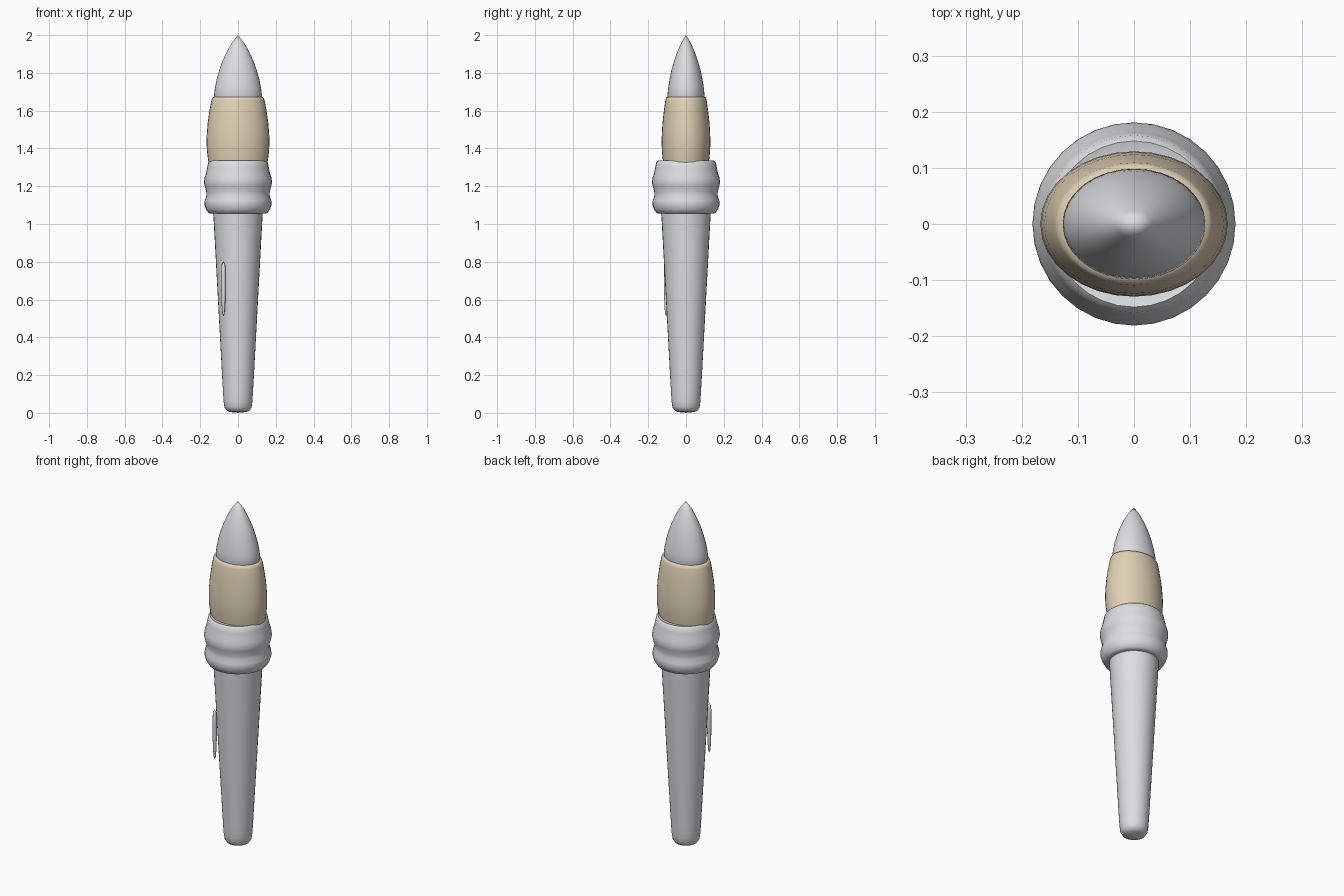
import bpy
import bmesh
from math import cos, sin, pi, radians

cube = bpy.data.objects.get("Cube")
if cube:
    bpy.data.objects.remove(cube, do_unlink=True)


def material(name, rgb):
    m = bpy.data.materials.new(name)
    m.use_nodes = True
    m.diffuse_color = (*rgb, 1)
    m.node_tree.nodes["Principled BSDF"].inputs["Base Color"].default_value = (*rgb, 1)
    return m


white = material("pale grey", (0.72, 0.73, 0.75))
tan = material("light tan", (0.74, 0.64, 0.46))


def lathe(name, profile, mat, depth=1.0, sides=32, sharp=35):
    """Spin (radius, z) points around z; depth squashes the section along y."""
    bm = bmesh.new()
    rings = []
    for r, z in profile:
        if r == 0:
            rings.append([bm.verts.new((0, 0, z))])
        else:
            angles = [2 * pi * i / sides for i in range(sides)]
            rings.append([bm.verts.new((r * cos(a), r * depth * sin(a), z)) for a in angles])
    for low, high in zip(rings, rings[1:]):
        for i in range(sides):
            j = (i + 1) % sides
            if len(low) == 1:
                bm.faces.new((low[0], high[j], high[i]))
            elif len(high) == 1:
                bm.faces.new((low[i], low[j], high[0]))
            else:
                bm.faces.new((low[i], low[j], high[j], high[i]))
    mesh = bpy.data.meshes.new(name)
    bm.to_mesh(mesh)
    bm.free()
    mesh.materials.append(mat)
    obj = bpy.data.objects.new(name, mesh)
    bpy.context.collection.objects.link(obj)
    bpy.ops.object.select_all(action="DESELECT")
    obj.select_set(True)
    bpy.context.view_layer.objects.active = obj
    bpy.ops.object.shade_smooth_by_angle(angle=radians(sharp))
    return obj


# Tapered handle with a rounded end
lathe("handle", [(0, 0), (0.045, 0.005), (0.062, 0.014), (0.072, 0.03), (0.076, 0.06),
                 (0.08, 0.12), (0.105, 0.58), (0.132, 1.08), (0, 1.08)], white, sharp=40)

# Ribbed collar with two bulges
lathe("collar", [(0, 1.055), (0.145, 1.055), (0.158, 1.06), (0.17, 1.08), (0.178, 1.105),
                 (0.176, 1.125), (0.168, 1.15), (0.168, 1.17), (0.176, 1.2), (0.181, 1.22),
                 (0.177, 1.245), (0.168, 1.275), (0.163, 1.3), (0.158, 1.325),
                 (0.148, 1.335), (0.13, 1.33), (0, 1.33)], white, sharp=60)

# Oval band of bristles
lathe("bristle_band", [(0, 1.29), (0.15, 1.29), (0.157, 1.33), (0.164, 1.38), (0.167, 1.43),
                       (0.165, 1.48), (0.16, 1.54), (0.151, 1.6), (0.141, 1.655),
                       (0.135, 1.67), (0.12, 1.675), (0, 1.675)], tan, depth=0.775, sharp=60)

# Pointed brush tip
lathe("brush_tip", [(0, 1.665), (0.122, 1.665), (0.127, 1.68), (0.122, 1.72), (0.113, 1.765),
                    (0.099, 1.815), (0.081, 1.865), (0.058, 1.915), (0.032, 1.96),
                    (0, 2.0)], white, depth=0.775)

# Slim bead lying along the handle
bead = lathe("handle_bead", [(0, -0.145), (0.006, -0.13), (0.009, -0.09), (0.012, 0),
                             (0.012, 0.09), (0.009, 0.13), (0, 0.145)], white, sides=12)
bead.location = (-0.077, -0.105, 0.655)
